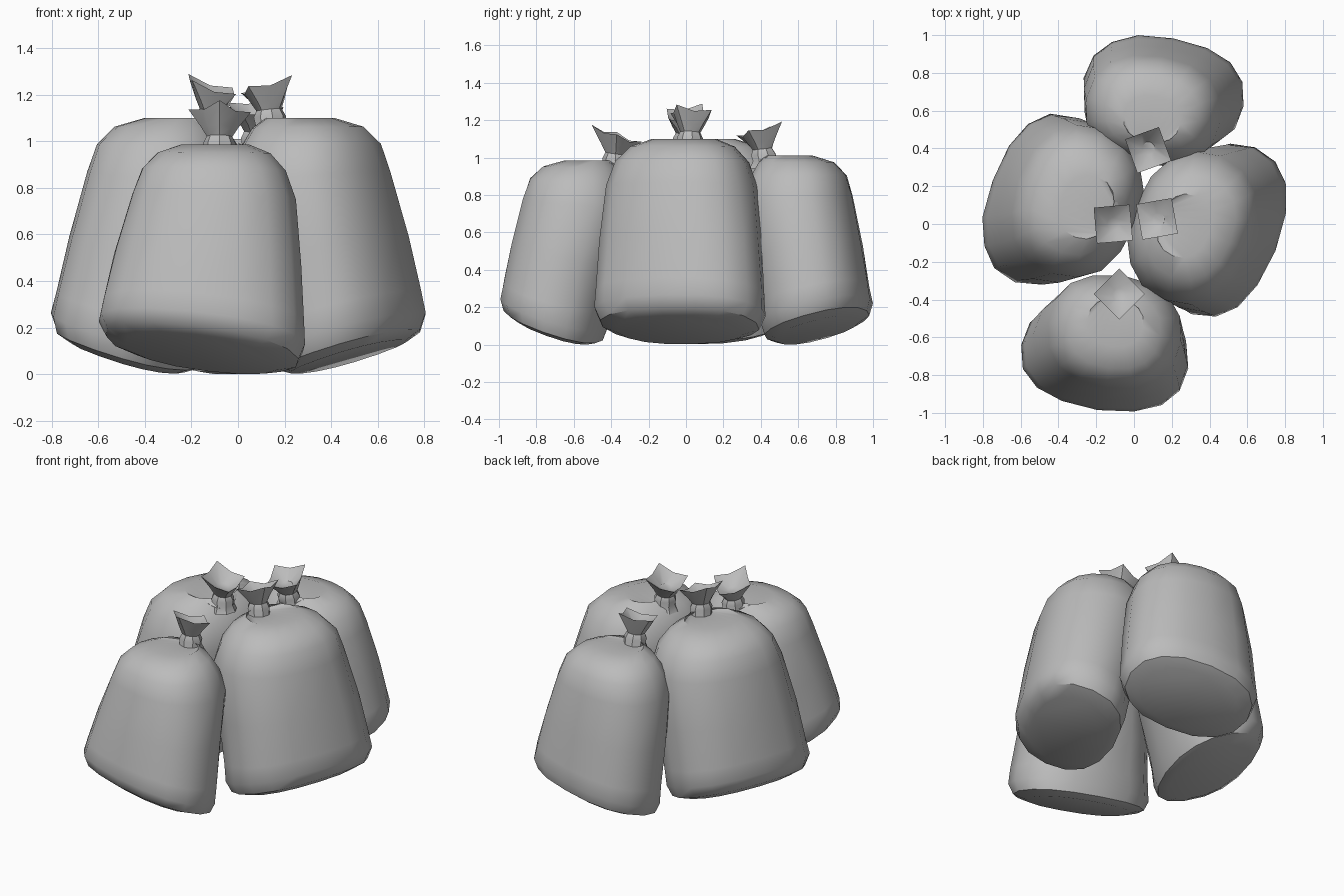
import bpy, bmesh, random
from math import cos, sin, pi, radians, hypot, copysign
from mathutils import Vector

if "Cube" in bpy.data.objects:
    bpy.data.objects.remove(bpy.data.objects["Cube"])
random.seed(4)

plastic = bpy.data.materials.new("grey_plastic")
plastic.use_nodes = True
grey = (0.5, 0.5, 0.5, 1)
plastic.diffuse_color = grey
plastic.node_tree.nodes["Principled BSDF"].inputs["Base Color"].default_value = grey

SIDES = 16


def rounded(angle, power):
    """Point on a unit superellipse."""
    c, s = cos(angle), sin(angle)
    return copysign(abs(c) ** power, c), copysign(abs(s) ** power, s)


def loft(name, rings):
    """Skin a list of point rings into one closed, smooth-shaded object."""
    bm = bmesh.new()
    loops = [[bm.verts.new(p) for p in ring] for ring in rings]
    for low, high in zip(loops, loops[1:]):
        n = len(low)
        for i in range(n):
            j = (i + 1) % n
            bm.faces.new((low[i], low[j], high[j], high[i]))
    bm.faces.new(loops[0][::-1])
    bm.faces.new(loops[-1])
    mesh = bpy.data.meshes.new(name)
    bm.to_mesh(mesh)
    bm.free()
    mesh.materials.append(plastic)
    obj = bpy.data.objects.new(name, mesh)
    bpy.context.collection.objects.link(obj)
    bpy.ops.object.select_all(action="DESELECT")
    obj.select_set(True)
    bpy.context.view_layer.objects.active = obj
    bpy.ops.object.shade_smooth_by_angle(angle=radians(38))


# Height fraction, width scale, blend from base to top, pull towards the neck
PROFILE = [(0, .74, 0, 0), (.03, .93, 0, 0), (.1, 1, .02, 0), (.2, 1, .15, 0),
           (.45, 1.01, .52, 0), (.75, 1, 1, 0), (.88, .88, 1, 0), (.96, .69, 1, .06),
           (1, .42, 1, .25), (.965, .17, 1, 1)]


def sack(name, out, base, base_size, top, top_size, slope, height, neck):
    """Leaning sack; sizes and slopes run outward, then sideways."""
    side = Vector((-out.y, out.x, 0))
    lift = .76 * hypot(slope[0] * base_size[0], slope[1] * base_size[1])
    rings = []
    for level, scale, blend, pull in PROFILE:
        centre = Vector((*base, 0)).lerp(Vector((*top, 0)), blend)
        centre = centre.lerp(Vector((*neck, 0)), pull)
        size = Vector(base_size).lerp(Vector(top_size), blend) * scale
        ring = []
        for i in range(SIDES):
            a, b = rounded(2 * pi * i / SIDES, .87)
            sag = 1 + (random.uniform(-.01, .01) if 0 < level < .9 else 0)
            u, v = a * size[0] * sag, b * size[1] * sag
            z = level * height + (1 - level) * (lift + slope[0] * u + slope[1] * v)
            ring.append(centre + out * u + side * v + Vector((0, 0, z)))
        rings.append(ring)
    loft(name, rings)


# Height above the sack, radius, how strongly the rim is pointed
KNOT = [(-.04, .085, 0), (0, .066, 0), (.035, .07, 0), (.065, .055, 0),
        (.1, .075, .06), (.165, .115, .17), (.11, .035, 0)]


def knot(name, out, neck, height, lean, turn, tilt):
    """Gathered neck opening into a four-cornered cup, raised outward."""
    rings = []
    for h, radius, point in KNOT:
        k = max(h, 0) / .17
        ring = []
        for i in range(8):
            angle = 2 * pi * i / 8 + radians(turn)
            spike = point if i % 2 else -point
            spoke = Vector((cos(angle), sin(angle), 0)) * radius * (1 + spike)
            centre = Vector((neck[0], neck[1], height + h)) + out * lean * k
            rise = tilt * k * spoke.dot(out) + .06 * spike
            ring.append(centre + spoke + Vector((0, 0, rise)))
        rings.append(ring)
    loft(name, rings)


# Four sacks leaning together, each with its tied neck
SACKS = [
    ("left", -21, (.475, -.035), (.295, .475), (.31, -.02), (.325, .405),
     (.33, .03), 1.10, (.14, .02), -.02, 10, .3),
    ("right", 160, (-.475, .13), (.295, .465), (-.30, .12), (.33, .405),
     (.34, 0), 1.10, (-.11, 0), 0, 5, .35),
    ("front", -98, (-.155, -.705), (.285, .45), (-.105, -.57), (.30, .355),
     (.36, -.12), .985, (-.08, -.38), -.01, 45, .35),
    ("back", 80, (.16, .70), (.29, .43), (.10, .60), (.29, .36),
     (.29, -.13), 1.01, (.08, .42), -.03, 20, .3),
]
for place, yaw, base, base_size, top, top_size, slope, height, neck, lean, turn, tilt in SACKS:
    out = Vector((cos(radians(yaw)), sin(radians(yaw)), 0))
    sack(place + "_sack", out, base, base_size, top, top_size, slope, height, neck)
    knot(place + "_knot", out, neck, height - .03, lean, turn, tilt)
